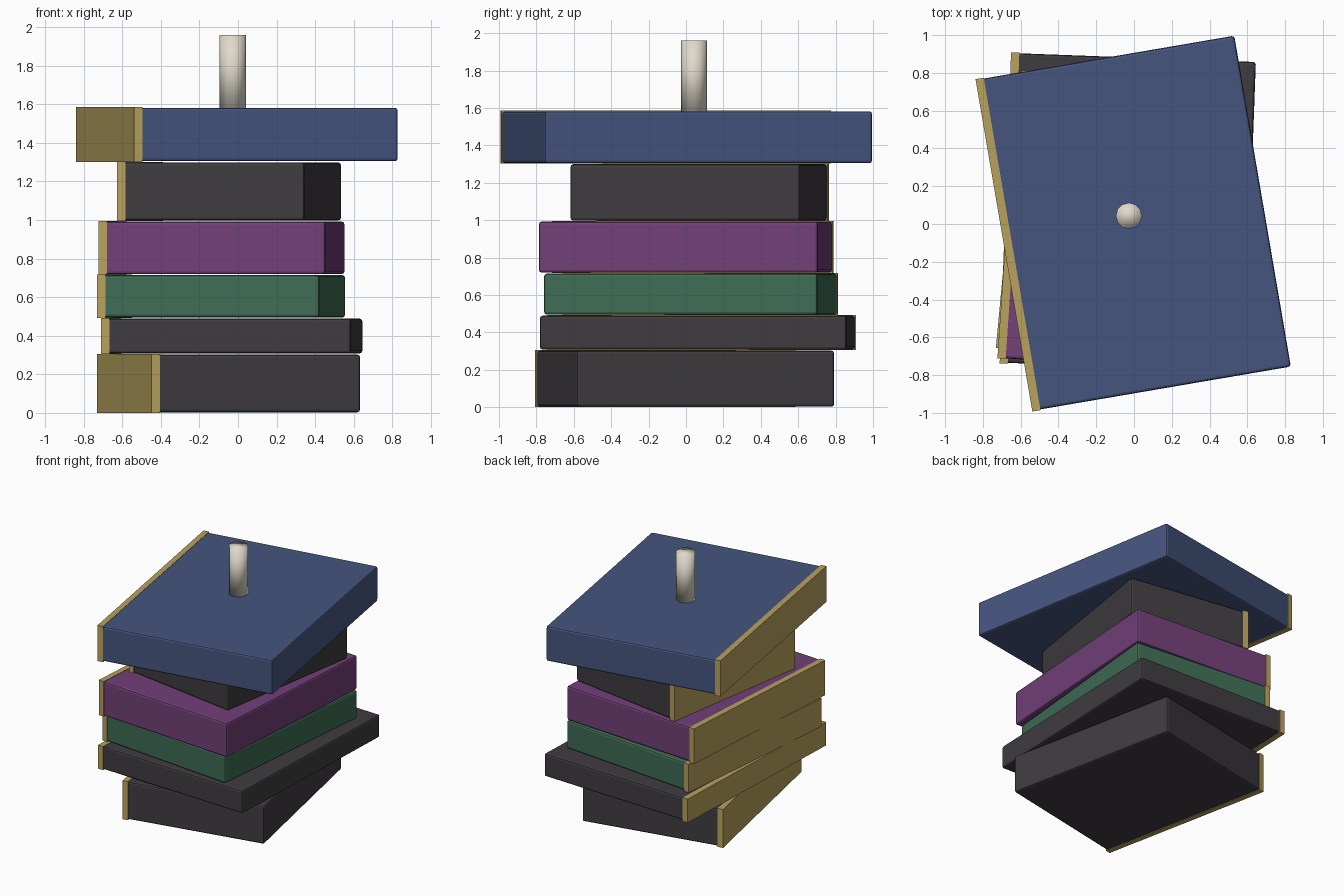
import bpy, bmesh
from math import radians
from mathutils import Matrix

if "Cube" in bpy.data.objects:
    bpy.data.objects.remove(bpy.data.objects["Cube"])


def material(name, rgb):
    m = bpy.data.materials.new(name)
    m.diffuse_color = (*rgb, 1)
    m.use_nodes = True
    m.node_tree.nodes["Principled BSDF"].inputs["Base Color"].default_value = m.diffuse_color
    return m


BLUE = material("blue_cover", (0.06, 0.09, 0.21))
BLACK = material("black_cover", (0.05, 0.045, 0.05))
PURPLE = material("purple_cover", (0.17, 0.05, 0.19))
GREEN = material("green_cover", (0.05, 0.15, 0.09))
GOLD = material("gold_spine", (0.48, 0.36, 0.11))
IVORY = material("ivory", (0.75, 0.70, 0.60))


def box(name, x0, x1, length, height, place, mat, bevel=0):
    bm = bmesh.new()
    bmesh.ops.create_cube(bm, size=1)
    bm.transform(place @ Matrix.Translation(((x0 + x1) / 2, 0, 0))
                 @ Matrix.Diagonal((x1 - x0, length, height, 1)))
    me = bpy.data.meshes.new(name)
    bm.to_mesh(me)
    bm.free()
    me.materials.append(mat)
    ob = bpy.data.objects.new(name, me)
    bpy.context.collection.objects.link(ob)
    if bevel:
        mod = ob.modifiers.new("rounded_edges", 'BEVEL')
        mod.width = bevel
        mod.segments = 2
    return ob


def book(name, x, y, z0, z1, width, length, angle, mat):
    place = (Matrix.Translation((x, y, (z0 + z1) / 2))
             @ Matrix.Rotation(radians(angle), 4, 'Z'))
    h = z1 - z0
    # cover block, slightly smaller than the spine strip
    box(name + "_block", -width / 2 + 0.012, width / 2, length - 0.008, h - 0.006,
        place, mat, 0.014)
    # sharp-edged spine on the left
    box(name + "_spine", -width / 2, -width / 2 + 0.044, length, h, place, GOLD)


# stack of books from bottom to top
book("bottom_book", -0.047, -0.004, 0.0, 0.305, 1.107, 1.413, 11.5, BLACK)
book("second_book", -0.033, 0.062, 0.305, 0.492, 1.297, 1.648, -2.1, BLACK)
book("third_book", -0.087, 0.025, 0.492, 0.717, 1.156, 1.476, -5.35, GREEN)
book("fourth_book", -0.085, -0.002, 0.717, 0.995, 1.178, 1.503, -3.85, PURPLE)
book("fifth_book", -0.045, 0.07, 0.995, 1.302, 0.982, 1.25, -8.9, BLACK)
book("top_book", -0.004, 0.004, 1.302, 1.585, 1.389, 1.785, 9.7, BLUE)

# candle standing on the top book
bpy.ops.mesh.primitive_cylinder_add(vertices=12, radius=0.069, depth=0.38,
                                    location=(-0.027, 0.043, 1.77))
candle = bpy.context.object
candle.name = "candle"
candle.data.materials.append(IVORY)
bpy.ops.object.shade_smooth()
